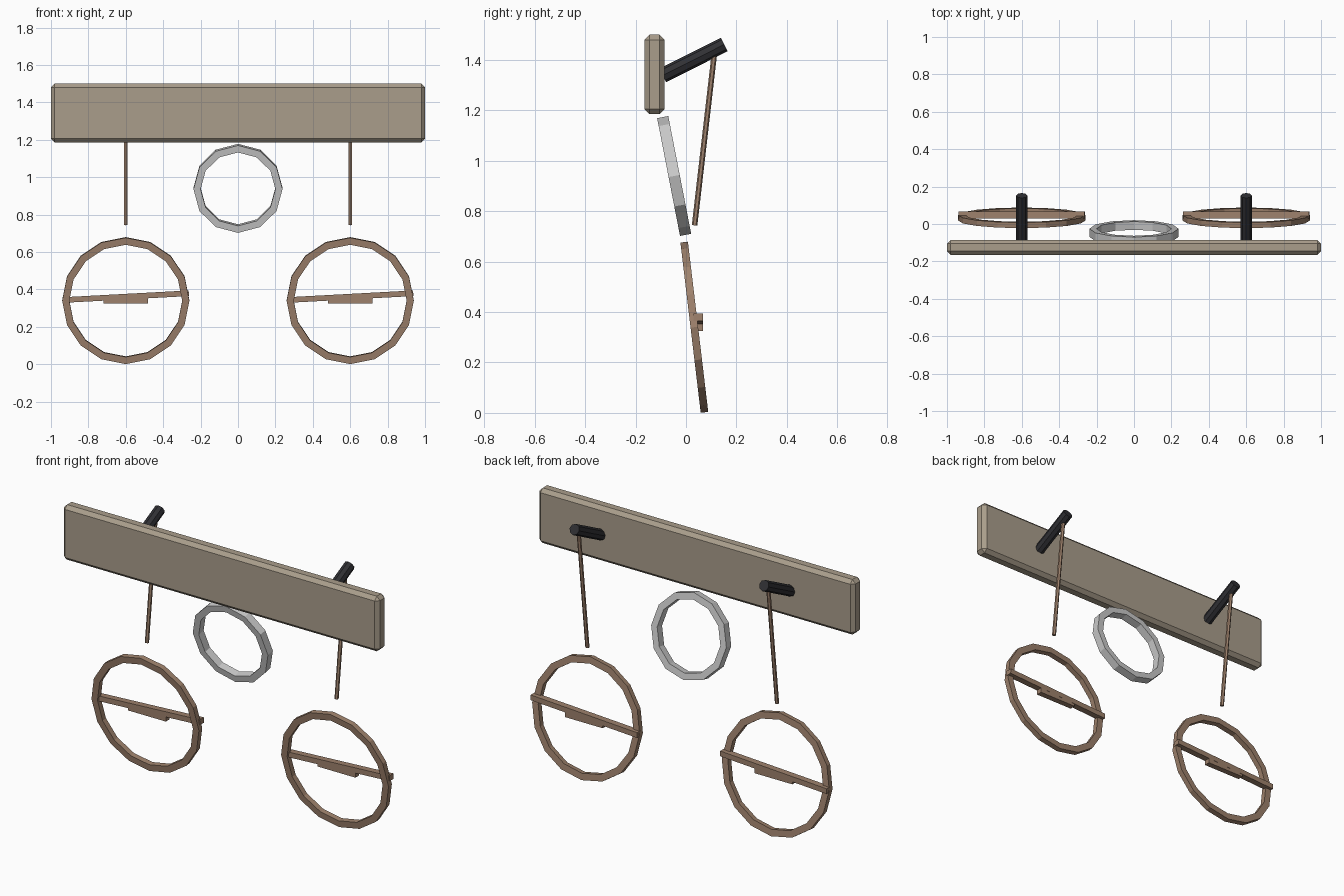
import bpy, bmesh
from math import radians, pi, cos, sin, atan2
from mathutils import Vector, Matrix

if "Cube" in bpy.data.objects:
    bpy.data.objects.remove(bpy.data.objects["Cube"])


def material(name, rgb):
    m = bpy.data.materials.new(name)
    m.diffuse_color = (*rgb, 1)
    m.use_nodes = True
    m.node_tree.nodes["Principled BSDF"].inputs["Base Color"].default_value = m.diffuse_color
    return m


board_mat = material("pale_wood", (0.40, 0.34, 0.26))
wood_mat = material("brown_wood", (0.34, 0.22, 0.15))
peg_mat = material("dark_peg", (0.03, 0.03, 0.035))


def finish(name, bm, mat, matrix):
    bmesh.ops.recalc_face_normals(bm, faces=bm.faces)
    me = bpy.data.meshes.new(name)
    bm.to_mesh(me)
    bm.free()
    ob = bpy.data.objects.new(name, me)
    ob.matrix_world = matrix
    bpy.context.collection.objects.link(ob)
    if mat:
        me.materials.append(mat)
    return ob


def box(name, centre, size, mat, roll=0, chamfer=0):
    bm = bmesh.new()
    bmesh.ops.create_cube(bm, size=1)
    bmesh.ops.scale(bm, vec=size, verts=bm.verts)
    if chamfer:
        bmesh.ops.bevel(bm, geom=bm.edges[:], offset=chamfer, segments=1, affect='EDGES')
    return finish(name, bm, mat, Matrix.Translation(centre) @ Matrix.Rotation(roll, 4, 'Y'))


def rod(name, a, b, radius, sides, mat):
    a, b = Vector(a), Vector(b)
    bm = bmesh.new()
    bmesh.ops.create_cone(bm, cap_ends=True, segments=sides, radius1=radius,
                          radius2=radius, depth=(b - a).length)
    rot = (b - a).to_track_quat('Z', 'Y').to_matrix().to_4x4()
    return finish(name, bm, mat, Matrix.Translation((a + b) / 2) @ rot)


def hoop(name, centre, outer, inner, width, sides, tilt, mat):
    # rectangular section swept round the Y axis, leaning by tilt
    bm = bmesh.new()
    section = [(outer, -width / 2), (outer, width / 2), (inner, width / 2), (inner, -width / 2)]
    loops = []
    for i in range(sides):
        t = 2 * pi * i / sides
        loops.append([bm.verts.new((r * cos(t), y, r * sin(t))) for r, y in section])
    for i in range(sides):
        p, q = loops[i], loops[(i + 1) % sides]
        for j in range(4):
            k = (j + 1) % 4
            bm.faces.new((p[j], p[k], q[k], q[j]))
    return finish(name, bm, mat, Matrix.Translation(centre) @ Matrix.Rotation(tilt, 4, 'X'))


# backing board
box("backing_board", (0, -0.125, 1.343), (2, 0.08, 0.315), board_mat, chamfer=0.02)

# central hanging ring
hoop("centre_ring", (0, -0.047, 0.94), 0.238, 0.2, 0.045, 12, radians(11), None)

# peg, cord and hoop with crossbar on each side
for side, x in (("left", -0.6), ("right", 0.6)):
    rod(f"peg_{side}", (x, -0.092, 1.339), (x, 0.152, 1.462), 0.03, 8, peg_mat)
    rod(f"cord_{side}", (x, 0.034, 0.744), (x, 0.113, 1.43), 0.011, 6, wood_mat)
    hoop(f"hoop_{side}", (x, 0.033, 0.34), 0.34, 0.302, 0.03, 16, radians(6.8), wood_mat)
    box(f"crossbar_{side}", (x, 0.049, 0.361), (0.675, 0.037, 0.03), wood_mat,
        roll=-atan2(0.035, 0.65))
    box(f"crossbar_block_{side}", (x, 0.05, 0.345), (0.24, 0.034, 0.04), wood_mat)
